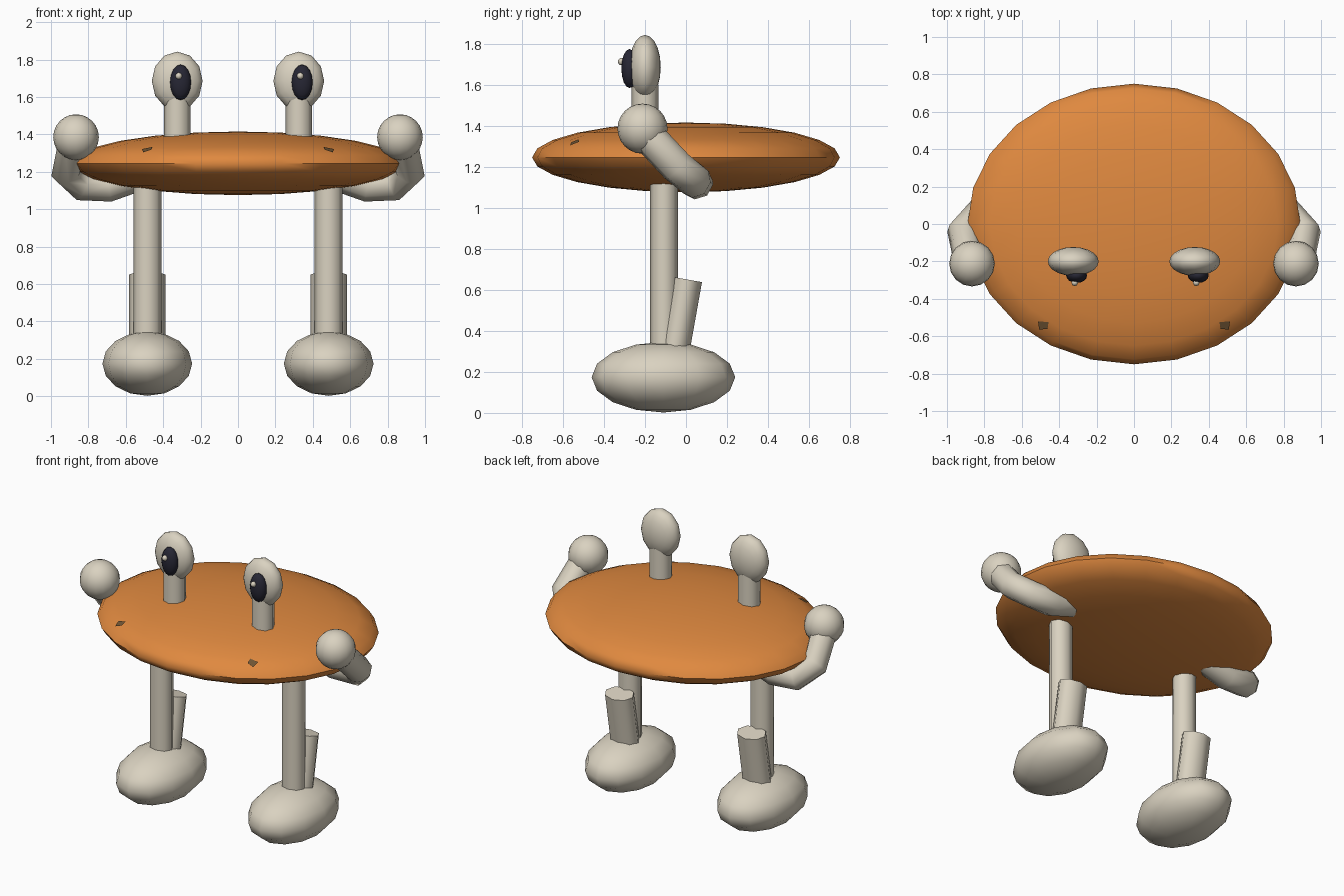
import bpy, bmesh, math
from mathutils import Matrix, Vector

if "Cube" in bpy.data.objects:
    bpy.data.objects.remove(bpy.data.objects["Cube"])


def material(name, rgb):
    m = bpy.data.materials.new(name)
    m.diffuse_color = (*rgb, 1)
    m.use_nodes = True
    m.node_tree.nodes["Principled BSDF"].inputs["Base Color"].default_value = m.diffuse_color
    return m


ORANGE = material("orange", (0.74, 0.25, 0.05))
BEIGE = material("beige", (0.70, 0.645, 0.53))
DARK = material("dark_navy", (0.02, 0.02, 0.035))
BROWN = material("brown", (0.16, 0.09, 0.035))


def finish(ob, mat, angle=60):
    ob.data.materials.clear()
    ob.data.materials.append(mat)
    bpy.ops.object.select_all(action='DESELECT')
    ob.select_set(True)
    bpy.context.view_layer.objects.active = ob
    bpy.ops.object.shade_smooth_by_angle(angle=math.radians(angle))
    return ob


def from_bmesh(name, bm, mat, angle=60):
    me = bpy.data.meshes.new(name)
    bm.to_mesh(me)
    bm.free()
    ob = bpy.data.objects.new(name, me)
    bpy.context.collection.objects.link(ob)
    return finish(ob, mat, angle)


def ellipsoid(name, centre, radii, mat, segs=12, rings=8, face_front=False):
    bm = bmesh.new()
    bmesh.ops.create_uvsphere(bm, u_segments=segs, v_segments=rings, radius=1)
    if face_front:
        bm.transform(Matrix.Rotation(math.pi / 2, 4, 'X'))
    bm.transform(Matrix.Translation(centre) @ Matrix.Diagonal((*radii, 1)))
    return from_bmesh(name, bm, mat)


def cylinder(name, bottom, top, rx, ry, mat, sides=8):
    a, b = Vector(bottom), Vector(top)
    bm = bmesh.new()
    bmesh.ops.create_cone(bm, cap_ends=True, segments=sides, radius1=1,
                          radius2=1, depth=(b - a).length)
    rot = Vector((0, 0, 1)).rotation_difference(b - a).to_matrix().to_4x4()
    bm.transform(Matrix.Translation((a + b) / 2) @ rot @ Matrix.Diagonal((rx, ry, 1, 1)))
    return from_bmesh(name, bm, mat)


def tube(name, points, radius, mat):
    cu = bpy.data.curves.new(name, 'CURVE')
    cu.dimensions = '3D'
    cu.bevel_depth = radius
    cu.bevel_resolution = 2
    cu.use_fill_caps = True
    sp = cu.splines.new('POLY')
    sp.points.add(len(points) - 1)
    for p, co in zip(sp.points, points):
        p.co = (*co, 1)
    ob = bpy.data.objects.new(name, cu)
    bpy.context.collection.objects.link(ob)
    bpy.ops.object.select_all(action='DESELECT')
    ob.select_set(True)
    bpy.context.view_layer.objects.active = ob
    bpy.ops.object.convert(target='MESH')
    return finish(bpy.context.view_layer.objects.active, mat)


# Flattened disc body
BODY_Z, BODY_R = 1.245, (0.89, 0.75, 0.17)
ellipsoid("body", (0, 0, BODY_Z), BODY_R, ORANGE, 24, 12)


def body_top(x, y):
    return BODY_Z + BODY_R[2] * math.sqrt(1 - (x / BODY_R[0]) ** 2 - (y / BODY_R[1]) ** 2)


for s, side in ((-1, "left"), (1, "right")):
    # Eyes on stalks, both pupils looking the same way
    ex = 0.325 * s
    cylinder(side + "_eye_stalk", (ex, -0.2, 1.33), (ex, -0.2, 1.6), 0.071, 0.066, BEIGE)
    ellipsoid(side + "_eye", (ex, -0.2, 1.685), (0.136, 0.077, 0.157), BEIGE, 12, 10, True)
    ellipsoid(side + "_pupil", (ex + 0.018, -0.275, 1.678), (0.056, 0.04, 0.095), DARK, 16, 8, True)
    ellipsoid(side + "_pupil_glint", (ex + 0.008, -0.314, 1.712), (0.018, 0.018, 0.018), BEIGE, 8, 6)

    # Legs, rear shin pieces and feet
    lx = 0.485 * s
    cylinder(side + "_leg", (lx, -0.107, 0.28), (lx, -0.107, 1.14), 0.075, 0.068, BEIGE)
    cylinder(side + "_rear_shin", (lx, -0.06, 0.28), (lx, 0.006, 0.65), 0.098, 0.073, BEIGE)
    ellipsoid(side + "_foot", (lx, -0.11, 0.174), (0.24, 0.35, 0.172), BEIGE, 12, 8)

    # Bent arms ending in round hands
    path = ((0.88, -0.2, 1.365), (0.918, -0.045, 1.2), (0.84, 0.045, 1.127),
            (0.69, 0.05, 1.122), (0.53, 0.04, 1.18))
    tube(side + "_arm", [(x * s, y, z) for x, y, z in path], 0.083, BEIGE)
    ellipsoid(side + "_hand", (0.866 * s, -0.212, 1.385), (0.122, 0.122, 0.122), BEIGE, 16, 12)

    # Small mouth-corner marks lying on the shell
    bm = bmesh.new()
    corners = ((0.457, -0.525), (0.513, -0.52), (0.507, -0.565), (0.463, -0.56))
    f = bm.faces.new([bm.verts.new((x * s, y, body_top(x, y) + 0.003)) for x, y in corners])
    f.normal_update()
    if f.normal.z < 0:
        f.normal_flip()
    from_bmesh(side + "_mouth_corner", bm, BROWN)
